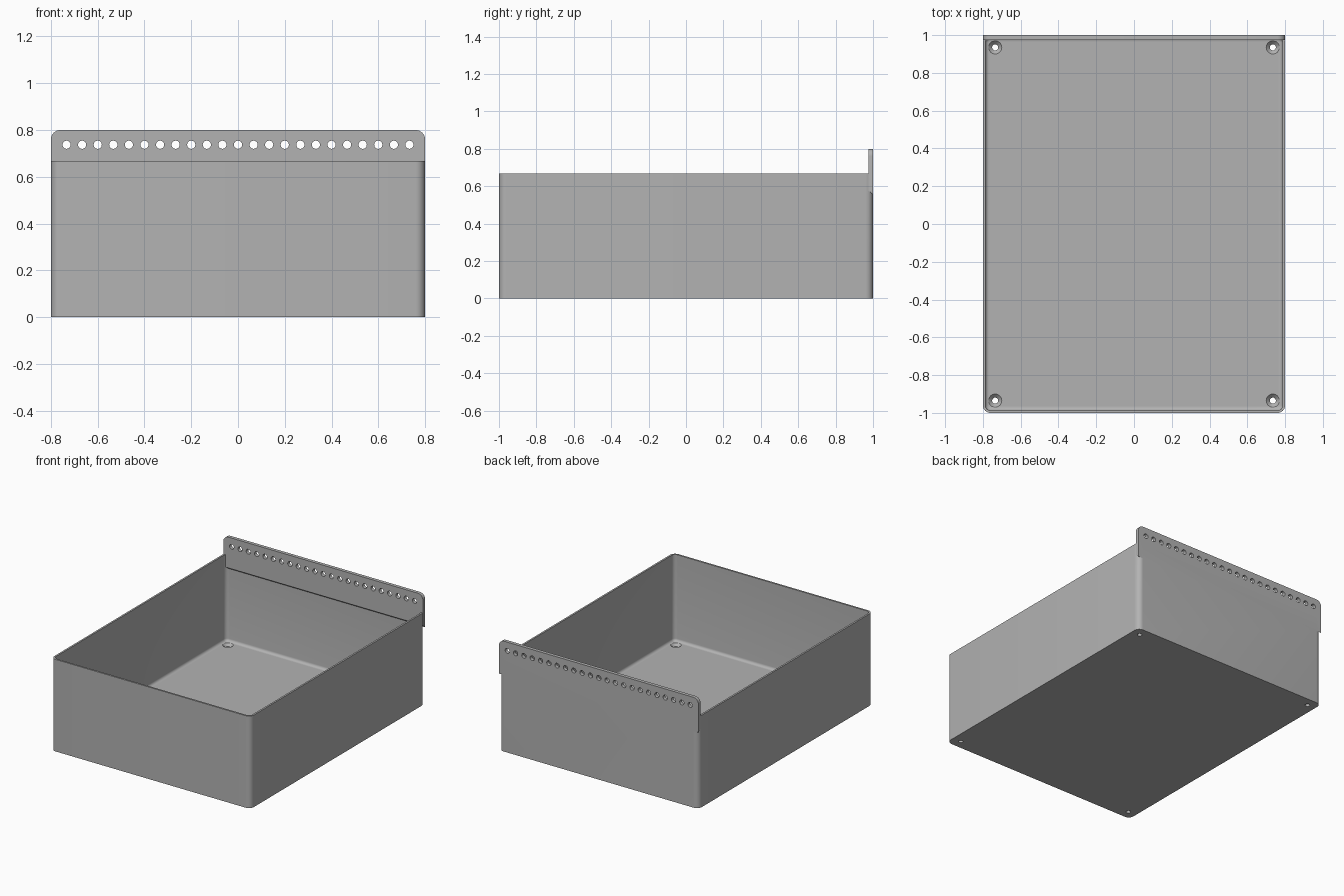
import bpy, bmesh, math
from mathutils import Matrix, Vector

cube = bpy.data.objects.get("Cube")
if cube:
    bpy.data.objects.remove(cube, do_unlink=True)

HALF_X, HALF_Y, HEIGHT = 0.8, 1.0, 0.667
WALL, FLOOR, RADIUS, FILLET = 0.013, 0.04, 0.04, 0.02
RAIL_TOP, RAIL_INNER = 0.8, 0.975

grey = bpy.data.materials.new("plain grey")
grey.use_nodes = True
colour = (0.45, 0.45, 0.45, 1)
grey.diffuse_color = colour
grey.node_tree.nodes["Principled BSDF"].inputs["Base Color"].default_value = colour


def make_object(name, bm):
    bmesh.ops.recalc_face_normals(bm, faces=bm.faces)
    mesh = bpy.data.meshes.new(name)
    bm.to_mesh(mesh)
    bm.free()
    mesh.materials.append(grey)
    obj = bpy.data.objects.new(name, mesh)
    bpy.context.collection.objects.link(obj)
    return obj


def rounded_ring(bm, inset, z, steps=8):
    """Rounded rectangle of vertices, moved in from the outer wall."""
    r = max(RADIUS - inset, 0.006)
    cx, cy = HALF_X - inset - r, HALF_Y - inset - r
    ring = []
    for corner, (sx, sy) in enumerate([(1, 1), (-1, 1), (-1, -1), (1, -1)]):
        for i in range(steps + 1):
            a = math.pi / 2 * (corner + i / steps)
            ring.append(bm.verts.new((sx * cx + r * math.cos(a),
                                      sy * cy + r * math.sin(a), z)))
    return ring


def add_cone(bm, r1, r2, depth, matrix):
    bmesh.ops.create_cone(bm, cap_ends=True, segments=24, radius1=r1,
                          radius2=r2, depth=depth, matrix=matrix)


def apply_boolean(obj, other, operation):
    mod = obj.modifiers.new(operation.lower(), 'BOOLEAN')
    mod.object, mod.operation, mod.solver = other, operation, 'EXACT'
    bpy.context.view_layer.objects.active = obj
    bpy.ops.object.modifier_apply(modifier=mod.name)
    bpy.data.objects.remove(other, do_unlink=True)


# Open tray: outer wall, rim, inner wall and filleted floor edge
bm = bmesh.new()
levels = [(0, 0), (0, HEIGHT), (WALL, HEIGHT)]
for i in range(6):
    a = math.pi / 2 * i / 5
    levels.append((WALL + FILLET * (1 - math.cos(a)),
                   FLOOR + FILLET * (1 - math.sin(a))))
rings = [rounded_ring(bm, *level) for level in levels]
for low, high in zip(rings, rings[1:]):
    for i in range(len(low)):
        j = (i + 1) % len(low)
        bm.faces.new((low[i], low[j], high[j], high[i]))
bm.faces.new(rings[0])
bm.faces.new(rings[-1])
tray = make_object("storage_tray", bm)

# Hanging rail: rounded top corners, sloping underside
bm = bmesh.new()
outline = [(-HALF_X, 0.555), (HALF_X, 0.555)]
for side, start in ((1, 0), (-1, math.pi / 2)):
    for i in range(9):
        a = start + math.pi / 2 * i / 8
        outline.append((side * (HALF_X - RADIUS) + RADIUS * math.cos(a),
                        RAIL_TOP - RADIUS + RADIUS * math.sin(a)))
back = [bm.verts.new((x, HALF_Y, z)) for x, z in outline]
front = [bm.verts.new((x, RAIL_INNER, z + (0.022 if z < 0.6 else 0)))
         for x, z in outline]
bm.faces.new(back)
bm.faces.new(front)
for i in range(len(back)):
    j = (i + 1) % len(back)
    bm.faces.new((back[i], back[j], front[j], front[i]))
apply_boolean(tray, make_object("hanging_rail", bm), 'UNION')

# Row of holes along the rail
bm = bmesh.new()
turn = Matrix.Rotation(math.pi / 2, 4, 'X')
for i in range(-11, 12):
    place = Matrix.Translation((i / 15, HALF_Y, 0.737))
    add_cone(bm, 0.0175, 0.0175, 0.2, place @ turn)
apply_boolean(tray, make_object("rail_holes", bm), 'DIFFERENCE')

# Countersunk screw holes in the floor corners
for name, r1, r2, depth, z in (("screw_holes", 0.016, 0.016, 0.2, 0),
                               ("countersinks", 0.014, 0.036, 0.022, FLOOR - 0.01)):
    bm = bmesh.new()
    for x in (-0.735, 0.735):
        for y in (-0.935, 0.935):
            add_cone(bm, r1, r2, depth, Matrix.Translation((x, y, z)))
    apply_boolean(tray, make_object(name, bm), 'DIFFERENCE')

# Smooth rounded corners, keep edges sharp
bpy.ops.object.select_all(action='DESELECT')
tray.select_set(True)
bpy.context.view_layer.objects.active = tray
bpy.ops.object.shade_smooth_by_angle(angle=math.radians(30))
